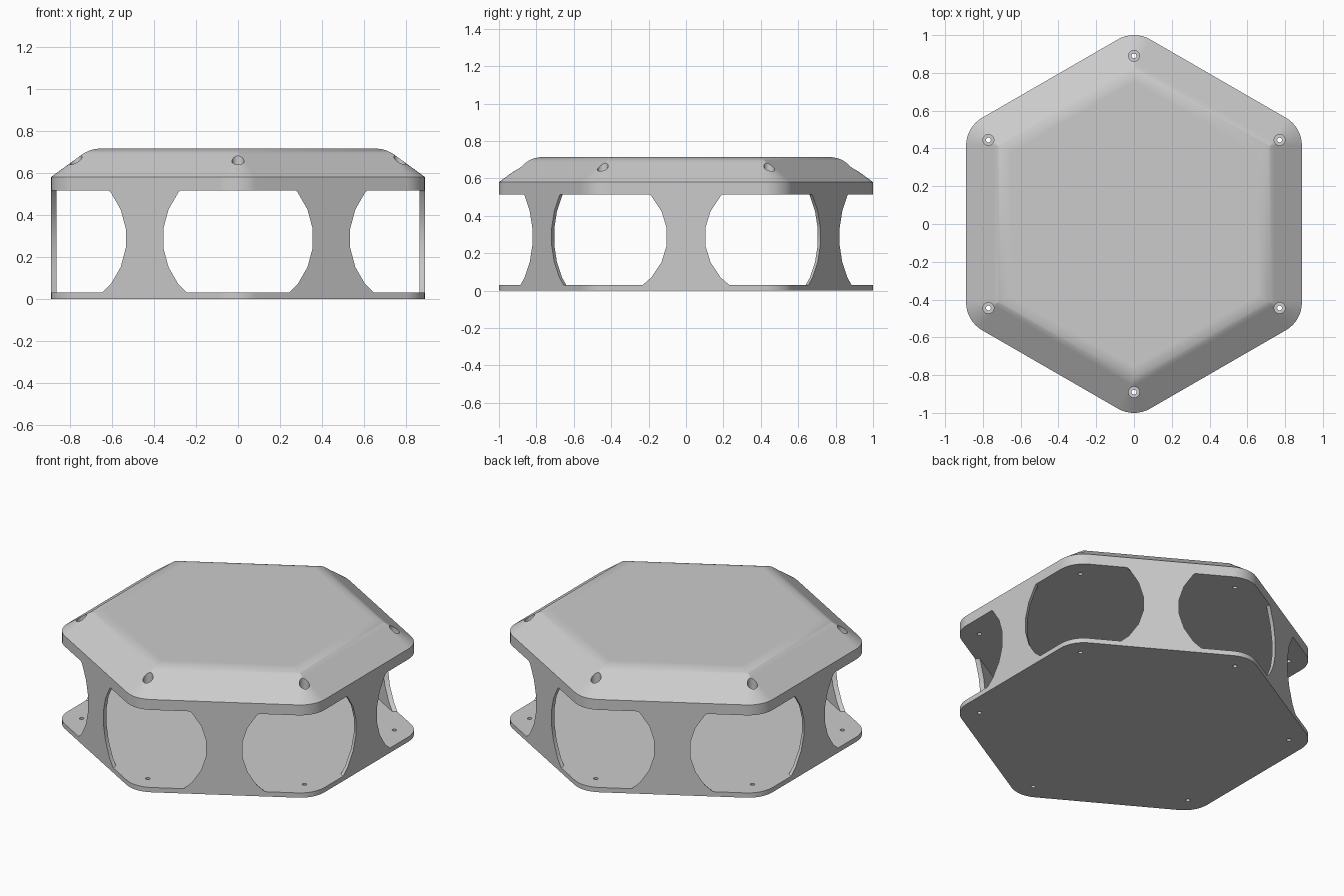
import bpy
import bmesh
from math import sin, cos, tan, pi, radians, sqrt
from mathutils import Matrix, Vector

APOTHEM, CORNER = 0.889, 0.17
FLOOR, WALL_TOP, RIM, TOP = 0.03, 0.515, 0.58, 0.715
SCREW_DIST = 0.89
ANGLES = [pi / 2 + k * pi / 3 for k in range(6)]

cube = bpy.data.objects.get("Cube")
if cube:
    bpy.data.objects.remove(cube, do_unlink=True)

grey = bpy.data.materials.new("light grey")
grey.use_nodes = True
colour = (0.6, 0.6, 0.6, 1)
grey.diffuse_color = colour
grey.node_tree.nodes["Principled BSDF"].inputs["Base Color"].default_value = colour


def make_object(name, bm):
    bmesh.ops.recalc_face_normals(bm, faces=bm.faces)
    mesh = bpy.data.meshes.new(name)
    bm.to_mesh(mesh)
    bm.free()
    mesh.materials.append(grey)
    obj = bpy.data.objects.new(name, mesh)
    bpy.context.collection.objects.link(obj)
    return obj


def hexagon(inset, z, steps=8):
    """Rounded hexagon outline, moved inward by the inset."""
    r = max(CORNER - inset, 0)
    reach = (APOTHEM - inset - r) * 2 / sqrt(3)
    points = []
    for a in ANGLES:
        for i in range(steps + 1):
            b = a + (i / steps - 0.5) * pi / 3
            points.append(Vector((reach * cos(a) + r * cos(b),
                                  reach * sin(a) + r * sin(b), z)))
    return points


def loft(name, levels, ring=False):
    """Skin the outlines; a ring closes on itself, otherwise cap the ends."""
    bm = bmesh.new()
    loops = [[bm.verts.new(p) for p in hexagon(*lv)] for lv in levels]
    pairs = list(zip(loops, loops[1:]))
    if ring:
        pairs.append((loops[-1], loops[0]))
    else:
        bm.faces.new(loops[0])
        bm.faces.new(loops[-1])
    for low, high in pairs:
        n = len(low)
        for i in range(n):
            j = (i + 1) % n
            bm.faces.new((low[i], low[j], high[j], high[i]))
    bmesh.ops.remove_doubles(bm, verts=bm.verts, dist=1e-5)
    return make_object(name, bm)


def cylinders(name, radius, place, depth, sides):
    """Six cylinders, one at each corner."""
    bm = bmesh.new()
    for a in ANGLES:
        bmesh.ops.create_cone(bm, cap_ends=True, segments=sides, radius1=radius,
                              radius2=radius, depth=depth, matrix=place(a))
    obj = make_object(name, bm)
    obj.hide_render = True
    return obj


def upright(z):
    return lambda a: Matrix.Translation((SCREW_DIST * cos(a), SCREW_DIST * sin(a), z))


def outward(dist, z, sides):
    return lambda a: (Matrix.Rotation(a, 4, "Z") @ Matrix.Translation((dist, 0, z))
                      @ Matrix.Rotation(pi / 2, 4, "Y")
                      @ Matrix.Rotation(pi / sides, 4, "Z"))


def cut(obj, cutter):
    mod = obj.modifiers.new("cut", "BOOLEAN")
    mod.operation = "DIFFERENCE"
    mod.solver = "EXACT"
    mod.object = cutter
    bpy.context.view_layer.objects.active = obj
    bpy.ops.object.modifier_apply(modifier=mod.name)


# Base plate
base = loft("base_plate", [(0, 0), (0, FLOOR)])

# Thin side walls as a hollow ring
walls = loft("side_walls", [(0, FLOOR), (0, WALL_TOP), (0.025, WALL_TOP), (0.025, FLOOR)],
             ring=True)

# Lid: upright rim, sloped shoulder, rounded over into the flat top
slope = radians(36)
bend = (TOP - RIM) / tan(slope)
tangent = 0.05
radius = tangent / tan(slope / 2)
levels = [(0, WALL_TOP), (0, RIM)]
for i in range(9):
    a = slope * (1 - i / 8)
    levels.append((bend + tangent - radius * sin(a), TOP - radius * (1 - cos(a))))
lid = loft("lid", levels)

# Round openings at the corners of the walls
openings = cylinders("opening_cutter", 0.358, outward(1.01, 0.288, 24), 0.5, 24)
cut(walls, openings)

# Screw holes through both plates, with wider recesses in the lid
recesses = cylinders("recess_cutter", 0.029, upright(0.8), 0.4, 24)
holes = cylinders("hole_cutter", 0.013, upright(0.4), 1.2, 16)
cut(lid, recesses)
cut(lid, holes)
cut(base, holes)

for helper in (openings, recesses, holes):
    bpy.data.objects.remove(helper, do_unlink=True)

# Smooth the curves, keep the edges crisp
for obj in (base, walls, lid):
    bpy.ops.object.select_all(action="DESELECT")
    obj.select_set(True)
    bpy.context.view_layer.objects.active = obj
    bpy.ops.object.shade_smooth_by_angle(angle=radians(40))
    mod = obj.modifiers.new("even shading", "WEIGHTED_NORMAL")
    mod.keep_sharp = True
